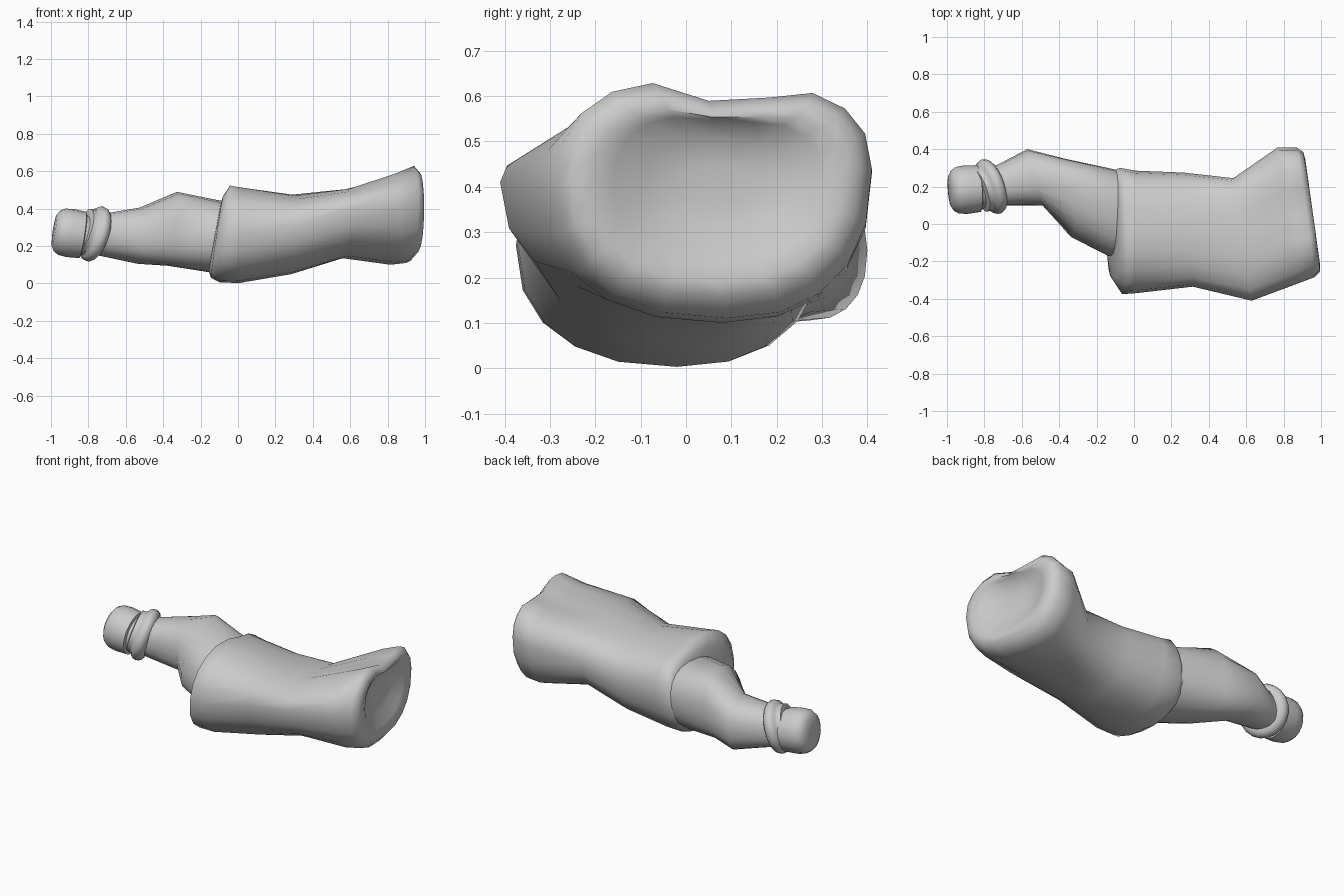
import bpy, bmesh, math
from mathutils import Vector

cube = bpy.data.objects.get("Cube")
if cube:
    bpy.data.objects.remove(cube, do_unlink=True)

STEPS = 5        # points in each quarter of a ring
SQUARE = 0.85    # below 1 makes the sections fuller at the corners

grey = bpy.data.materials.new("plain grey")
grey.use_nodes = True
grey.diffuse_color = (0.6, 0.6, 0.6, 1)
grey.node_tree.nodes["Principled BSDF"].inputs["Base Color"].default_value = grey.diffuse_color


def crushed_ring(x, front, top, back, bottom, tilt_y=0, tilt_z=0, dent=0):
    """Closed section through four extreme (y, z) points, as rounded quarters."""
    cy, cz = (front[0] + back[0]) / 2, (top[1] + bottom[1]) / 2
    points = []
    for side, pole, flip in ((front, top, 0), (back, top, 1), (back, bottom, 0), (front, bottom, 1)):
        for i in range(STEPS):
            a = math.pi / 2 * (STEPS - i if flip else i) / STEPS
            y = pole[0] + (side[0] - pole[0]) * max(math.cos(a), 0) ** SQUARE
            z = side[1] + (pole[1] - side[1]) * math.sin(a) ** SQUARE
            if pole is top:
                z -= dent * math.exp(-((y - 0.1) / 0.13) ** 2) * math.sin(a)
            points.append(Vector((x + tilt_y * (y - cy) + tilt_z * (z - cz), y, z)))
    return points


def turned_rings(start, axis, profile):
    """Round sections along an axis, from (distance, radius) pairs."""
    axis = Vector(axis).normalized()
    side = axis.cross(Vector((0, 0, 1))).normalized()
    up = side.cross(axis)
    rings = []
    for distance, radius in profile:
        centre = Vector(start) + axis * distance
        angles = [math.tau * i / (4 * STEPS) for i in range(4 * STEPS)]
        rings.append([centre + radius * (side * math.cos(a) + up * math.sin(a)) for a in angles])
    return rings


def loft(name, rings, sharp=70):
    """Skin the rings and close both ends."""
    bm = bmesh.new()
    loops = [[bm.verts.new(p) for p in ring] for ring in rings]
    count = len(loops[0])
    for a, b in zip(loops, loops[1:]):
        for i in range(count):
            j = (i + 1) % count
            bm.faces.new((a[i], a[j], b[j], b[i]))
    bm.faces.new(loops[0])
    bm.faces.new(loops[-1])
    bmesh.ops.recalc_face_normals(bm, faces=bm.faces)
    mesh = bpy.data.meshes.new(name)
    bm.to_mesh(mesh)
    bm.free()
    mesh.materials.append(grey)
    obj = bpy.data.objects.new(name, mesh)
    bpy.context.collection.objects.link(obj)
    bpy.ops.object.select_all(action="DESELECT")
    obj.select_set(True)
    bpy.context.view_layer.objects.active = obj
    bpy.ops.object.shade_smooth_by_angle(angle=math.radians(sharp))


# Crumpled body with a folded shoulder lip and a dished base
body = [
    crushed_ring(-0.125, (-.16, .25), (.08, .43), (.28, .26), (.05, .07), 0, .18),
    crushed_ring(-0.11, (-.29, .26), (.02, .48), (.29, .27), (0, .03), .02, .15, .02),
    crushed_ring(-0.07, (-.375, .27), (-.03, .535), (.3, .28), (-.02, .005), -.02, .1, .04),
    crushed_ring(0.01, (-.37, .27), (-.03, .525), (.285, .28), (-.02, .003), 0, 0, .03),
    crushed_ring(0.29, (-.335, .32), (-.03, .475), (.275, .29), (.02, .05), -.08),
    crushed_ring(0.58, (-.41, .41), (-.04, .51), (.245, .32), (.06, .135), -.15, 0, .02),
    crushed_ring(0.82, (-.32, .41), (.04, .6), (.41, .43), (.08, .1), -.14, 0, .05),
    crushed_ring(0.915, (-.285, .41), (.05, .65), (.41, .44), (.09, .11), -.14, .03, .07),
    crushed_ring(0.95, (-.255, .41), (.06, .62), (.385, .44), (.08, .16), -.14, 0, .06),
    crushed_ring(0.955, (-.21, .41), (.06, .59), (.345, .43), (.07, .19), -.14, 0, .04),
    crushed_ring(0.94, (-.16, .41), (.06, .57), (.3, .42), (.07, .23), -.14, 0, .025),
    crushed_ring(0.905, (-.09, .41), (.06, .51), (.23, .41), (.07, .3), -.14),
    crushed_ring(0.895, (0, .41), (.06, .45), (.14, .41), (.07, .36), -.14),
]
loft("crushed_body", body)

# Bent neck running into the body
neck = [
    crushed_ring(-0.77, (.1, .26), (.2, .37), (.3, .26), (.2, .16), -.3, .3),
    crushed_ring(-0.7, (.1, .26), (.21, .38), (.315, .26), (.21, .145), -.3, .2),
    crushed_ring(-0.53, (.1, .25), (.24, .405), (.4, .26), (.27, .105), -.27),
    crushed_ring(-0.35, (-.07, .25), (.2, .49), (.35, .27), (.14, .095), -.1, .15),
    crushed_ring(-0.13, (-.17, .25), (.1, .445), (.295, .27), (.06, .06), .04, .12),
    crushed_ring(-0.03, (-.17, .25), (.08, .43), (.27, .27), (.05, .08)),
]
loft("bent_neck", neck)

# Rounded collar with a short skirt towards the cap
bulge = [math.pi * i / 8 for i in range(8)]
collar = [(-0.04 * math.cos(a), 0.108 + 0.045 * math.sin(a)) for a in bulge]
collar += [(0.045, 0.122), (0.065, 0.12), (0.07, 0.1)]
loft("neck_collar", turned_rings((-.765, .2, .265), (-1, -.36, .34), collar), 50)

# Cap with a rounded top, on a short stub of neck
cap = [(-0.05, .105), (0.005, .108), (0.01, .125), (0.08, .13), (0.125, .125),
       (0.15, .11), (0.165, .085), (0.17, .04)]
loft("bottle_cap", turned_rings((-.82, .19, .258), (-1, -.08, .15), cap), 50)
